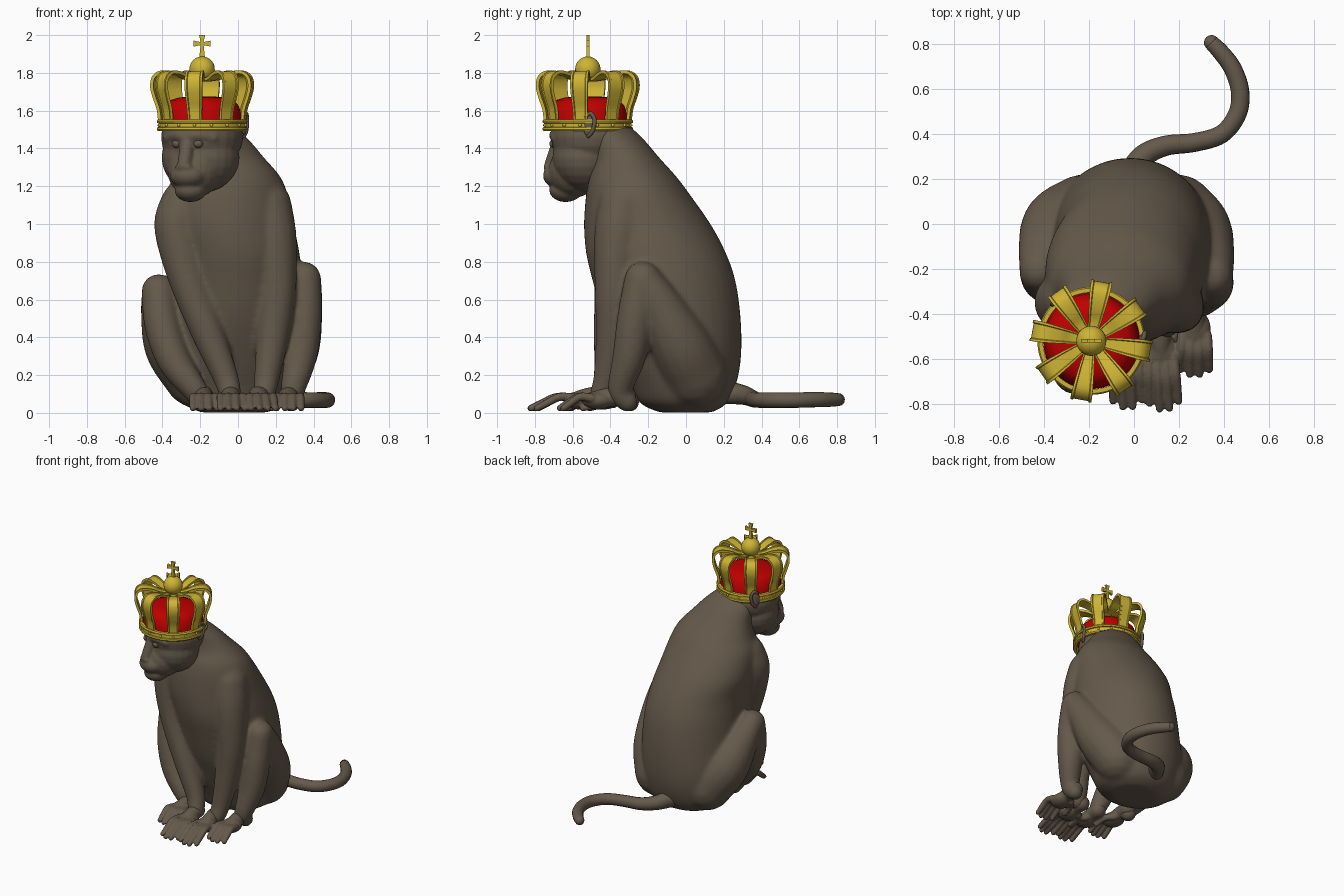
import bpy, bmesh
from math import sin, cos, pi, radians
from mathutils import Vector, Matrix

cube = bpy.data.objects.get("Cube")
if cube:
    bpy.data.objects.remove(cube, do_unlink=True)


def material(name, rgb, rough=0.6):
    m = bpy.data.materials.new(name)
    m.use_nodes = True
    m.diffuse_color = (*rgb, 1)
    node = m.node_tree.nodes["Principled BSDF"]
    node.inputs["Base Color"].default_value = (*rgb, 1)
    node.inputs["Roughness"].default_value = rough
    return m


FUR = material("brown fur", (0.13, 0.1, 0.07))
GOLD = material("gold", (0.62, 0.46, 0.035))
RED = material("red velvet", (0.52, 0.0, 0.0))


def finish(name, bm, mat, angle=40):
    bmesh.ops.recalc_face_normals(bm, faces=bm.faces)
    mesh = bpy.data.meshes.new(name)
    bm.to_mesh(mesh)
    bm.free()
    mesh.materials.append(mat)
    ob = bpy.data.objects.new(name, mesh)
    bpy.context.collection.objects.link(ob)
    bpy.ops.object.select_all(action='DESELECT')
    ob.select_set(True)
    bpy.context.view_layer.objects.active = ob
    bpy.ops.object.shade_smooth_by_angle(angle=radians(angle))
    return ob


def finish_flesh(name, bm, voxel, rounds):
    """Fuse overlapping pieces into one skin and soften the joins."""
    ob = finish(name, bm, FUR, 180)
    fuse = ob.modifiers.new("fuse", 'REMESH')
    fuse.mode = 'VOXEL'
    fuse.voxel_size = voxel
    fuse.use_smooth_shade = True
    soft = ob.modifiers.new("soften", 'SMOOTH')
    soft.factor = 0.5
    soft.iterations = rounds


def curve_through(points, steps=6):
    """Smooth samples through points of any dimension."""
    p = [Vector(q) for q in points]
    p = [p[0] * 2 - p[1]] + p + [p[-1] * 2 - p[-2]]
    out = []
    for a, b, c, d in zip(p, p[1:], p[2:], p[3:]):
        for i in range(steps):
            t = i / steps
            out.append((b * 2 + (c - a) * t + (a * 2 - b * 5 + c * 4 - d) * t**2
                        + (b * 3 - a - c * 3 + d) * t**3) * 0.5)
    return out + [p[-2]]


def bridge(bm, rings, cap=True):
    rows = [[bm.verts.new(v) for v in ring] for ring in rings]
    n = len(rows[0])
    for a, b in zip(rows, rows[1:]):
        for i in range(n):
            bm.faces.new((a[i], a[(i + 1) % n], b[(i + 1) % n], b[i]))
    if cap:
        bm.faces.new(rows[0][::-1])
        bm.faces.new(rows[-1])


def ball(bm, loc, size, frame=Matrix(), seg=24):
    m = frame @ Matrix.Translation(loc) @ Matrix.Diagonal((*size, 1))
    bmesh.ops.create_uvsphere(bm, u_segments=seg, v_segments=seg // 2, radius=1, matrix=m)


def tube(bm, points, frame=Matrix(), n=16):
    """Round limb through (x, y, z, radius) points with rounded ends."""
    path = curve_through(points)
    pos = [frame @ v.to_3d() for v in path]
    rad = [v[3] for v in path]
    side, rings = Vector((0.31, 0.17, 0.93)), []
    for i, p in enumerate(pos):
        t = (pos[min(i + 1, len(pos) - 1)] - pos[max(i - 1, 0)]).normalized()
        side = (side - t * side.dot(t)).normalized()
        up = t.cross(side)
        rings.append([p + (side * cos(a) + up * sin(a)) * rad[i]
                      for a in (2 * pi * k / n for k in range(n))])
    bridge(bm, rings)
    for e in (0, -1):
        ball(bm, pos[e], (rad[e],) * 3, seg=16)


# Torso: horizontal sections (height, centre x, front y, back y, half width)
body = bmesh.new()
torso = [(0.002, -0.02, -0.14, 0.14, 0.18), (0.05, -0.02, -0.24, 0.215, 0.27),
         (0.15, -0.02, -0.29, 0.265, 0.32), (0.3, -0.02, -0.36, 0.292, 0.35),
         (0.5, -0.01, -0.44, 0.29, 0.355), (0.7, -0.01, -0.495, 0.262, 0.35),
         (0.85, -0.02, -0.53, 0.21, 0.345), (1.0, -0.05, -0.54, 0.13, 0.345),
         (1.15, -0.06, -0.53, 0.025, 0.325), (1.25, -0.06, -0.51, -0.05, 0.285),
         (1.35, -0.09, -0.48, -0.14, 0.23), (1.45, -0.13, -0.5, -0.225, 0.185),
         (1.53, -0.17, -0.55, -0.31, 0.13)]
bridge(body, [[(cx + w * cos(a), (f + b) / 2 + (b - f) / 2 * sin(a), z)
               for a in (2 * pi * k / 40 for k in range(40))]
              for z, cx, f, b, w in curve_through(torso)])

# Arms
tube(body, [(0.15, -0.33, 1.10, 0.135), (0.185, -0.36, 0.92, 0.127), (0.205, -0.38, 0.65, 0.104),
            (0.185, -0.39, 0.42, 0.09), (0.155, -0.42, 0.2, 0.07), (0.14, -0.45, 0.1, 0.06)])
tube(body, [(-0.28, -0.33, 1.10, 0.135), (-0.315, -0.35, 0.98, 0.13), (-0.275, -0.38, 0.74, 0.105),
            (-0.17, -0.40, 0.45, 0.09), (-0.07, -0.42, 0.2, 0.07), (-0.04, -0.45, 0.1, 0.06)])

# Legs: thigh, then shin down to the heel
tube(body, [(0.19, 0.05, 0.2, 0.175), (0.275, -0.03, 0.36, 0.162),
            (0.33, -0.14, 0.57, 0.12), (0.35, -0.225, 0.71, 0.092)])
tube(body, [(0.35, -0.235, 0.71, 0.092), (0.348, -0.27, 0.5, 0.096), (0.33, -0.3, 0.3, 0.09),
            (0.29, -0.35, 0.12, 0.066), (0.28, -0.31, 0.06, 0.058)])
tube(body, [(-0.22, 0.05, 0.2, 0.175), (-0.335, -0.01, 0.36, 0.165),
            (-0.395, -0.11, 0.53, 0.123), (-0.42, -0.2, 0.645, 0.092)])
tube(body, [(-0.42, -0.21, 0.645, 0.092), (-0.4, -0.25, 0.46, 0.096), (-0.335, -0.29, 0.27, 0.09),
            (-0.22, -0.33, 0.11, 0.066), (-0.2, -0.3, 0.06, 0.058)])
finish_flesh("monkey_body", body, 0.011, 26)

# Hands and feet
paws = bmesh.new()


def paw(x, y, turn, thumb_side, palm, reach):
    """Palm or sole with four digits and a thumb, pointing forward."""
    f = Matrix.Translation((x, y, 0)) @ Matrix.Rotation(radians(turn), 4, 'Z')
    tube(paws, [(0, 0.01, 0.09, 0.056), (0, -palm * 0.5, 0.083, 0.05), (0, -palm, 0.068, 0.042)], f)
    ball(paws, (0, -palm * 0.8, 0.066), (0.072, 0.085, 0.048), f)
    for i in range(4):
        u = i - 1.5
        r = reach * (1 - 0.06 * u * u)
        tube(paws, [(u * 0.036, -palm, 0.078, 0.025), (u * 0.04, -palm - r * 0.4, 0.085, 0.022),
                    (u * 0.042, -palm - r * 0.75, 0.052, 0.02), (u * 0.043, -palm - r, 0.025, 0.018)], f, 10)
    tube(paws, [(thumb_side * 0.04, -palm * 0.5, 0.05, 0.026), (thumb_side * 0.08, -palm * 0.8, 0.045, 0.021),
                (thumb_side * 0.09, -palm - 0.045, 0.024, 0.017)], f, 10)


paw(0.11, -0.45, 4, -1, 0.14, 0.235)
paw(-0.04, -0.45, 2, 1, 0.14, 0.225)
paw(0.27, -0.33, 0, -1, 0.17, 0.17)
paw(-0.185, -0.3, 2, 1, 0.17, 0.16)
finish_flesh("hands_and_feet", paws, 0.0065, 4)

# Tail
tail = bmesh.new()
tube(tail, [(-0.02, 0.2, 0.11, 0.065), (0.04, 0.3, 0.095, 0.052), (0.14, 0.348, 0.078, 0.045),
            (0.27, 0.363, 0.07, 0.042), (0.39, 0.4, 0.068, 0.041), (0.46, 0.49, 0.068, 0.041),
            (0.472, 0.59, 0.068, 0.041), (0.44, 0.69, 0.07, 0.04), (0.39, 0.76, 0.07, 0.038),
            (0.345, 0.807, 0.07, 0.034)])
finish("tail", tail, FUR, 180)

# Head, turned a little to its right
HEAD = Matrix.Translation((-0.19, -0.5, 1.4)) @ Matrix.Rotation(radians(-24), 4, 'Z')
head = bmesh.new()
for loc, size in [((0, 0, 0.06), (0.22, 0.215, 0.18)),         # skull
                  ((0, -0.02, -0.05), (0.212, 0.185, 0.185)),  # cheeks
                  ((0, -0.1, -0.12), (0.145, 0.135, 0.14)),    # face
                  ((0, -0.18, -0.145), (0.1, 0.092, 0.068)),   # upper lip
                  ((0, -0.15, -0.222), (0.085, 0.088, 0.062))]:  # chin
    ball(head, loc, size, HEAD)
tube(head, [(-0.13, -0.145, 0.055, 0.03), (-0.06, -0.182, 0.07, 0.034), (0, -0.188, 0.06, 0.034),
            (0.06, -0.182, 0.07, 0.034), (0.13, -0.145, 0.055, 0.03)], HEAD)
tube(head, [(0, -0.185, 0.05, 0.036), (0, -0.212, -0.03, 0.038), (0, -0.238, -0.095, 0.036)], HEAD)
for s in (-1, 1):
    ball(head, (s * 0.024, -0.24, -0.1), (0.024, 0.026, 0.02), HEAD)  # nostril
finish_flesh("head", head, 0.008, 8)

# Eyes and ears
for s, label in ((-1, "right"), (1, "left")):
    bm = bmesh.new()
    ball(bm, (s * 0.062, -0.19, 0.025), (0.027, 0.024, 0.023), HEAD)
    finish(label + "_eye", bm, FUR, 180)
    bm = bmesh.new()
    f = HEAD @ Matrix.Translation((s * 0.21, 0.075, 0.125)) @ Matrix.Rotation(s * 0.35, 4, 'Z')
    ball(bm, (0, 0, 0), (0.012, 0.03, 0.06), f)
    tube(bm, [(0, -0.015, 0.045, 0.01), (s * 0.01, 0.014, 0.06, 0.011), (s * 0.014, 0.034, 0.025, 0.011),
              (s * 0.01, 0.024, -0.03, 0.011), (0, 0, -0.06, 0.01)], f, 10)
    finish(label + "_ear", bm, FUR, 180)

# Crown
CROWN = Vector((-0.19, -0.52, 0))


def lathe(name, profile, mat, closed):
    bm = bmesh.new()
    loop = profile + profile[:1] if closed else profile
    bridge(bm, [[CROWN + Vector((r * cos(a), r * sin(a), z))
                 for a in (2 * pi * k / 64 for k in range(64))] for r, z in loop], False)
    bmesh.ops.remove_doubles(bm, verts=bm.verts, dist=0.0001)
    finish(name, bm, mat)


lathe("crown_band", [(0.215, 1.492), (0.234, 1.492), (0.24, 1.5), (0.238, 1.511), (0.23, 1.513),
                     (0.23, 1.533), (0.238, 1.535), (0.24, 1.545), (0.234, 1.554), (0.215, 1.554)], GOLD, True)
lathe("crown_cap", [(0.214, 1.53), (0.208, 1.58), (0.194, 1.625), (0.168, 1.656),
                    (0.12, 1.67), (0.06, 1.675), (0, 1.676)], RED, False)

rivets = bmesh.new()
for k in range(16):
    a = radians(80 + 22.5 * k)
    ball(rivets, CROWN + Vector((0.231 * cos(a), 0.231 * sin(a), 1.523)), (0.009,) * 3, seg=10)
finish("crown_rivets", rivets, GOLD, 180)

# Eight arches: (radius, height, half width), with raised edges across the strap
arch = curve_through([(0.222, 1.545, 0.037), (0.23, 1.61, 0.04), (0.25, 1.67, 0.044),
                      (0.263, 1.725, 0.047), (0.256, 1.773, 0.047), (0.228, 1.8, 0.046),
                      (0.19, 1.804, 0.042), (0.14, 1.793, 0.036), (0.09, 1.772, 0.029),
                      (0.03, 1.762, 0.02)], 5)
across = [(-1, -0.009), (-1, 0.008), (-0.76, 0.008), (-0.68, 0.003), (0.68, 0.003),
          (0.76, 0.008), (1, 0.008), (1, -0.009)]
arches = bmesh.new()
for k in range(8):
    spin = Matrix.Translation(CROWN) @ Matrix.Rotation(radians(80 + 45 * k), 4, 'Z')
    rings = []
    for i, p in enumerate(arch):
        d = arch[min(i + 1, len(arch) - 1)] - arch[max(i - 1, 0)]
        out = Vector((d[1], 0, -d[0])).normalized()
        rings.append([spin @ (Vector((p[0], u * p[2], p[1])) + out * lift) for u, lift in across])
    bridge(arches, rings)
finish("crown_arches", arches, GOLD)

orb = bmesh.new()
ball(orb, CROWN + Vector((0, 0, 1.82)), (0.067,) * 3, seg=32)
finish("crown_orb", orb, GOLD, 180)

# Flared cross on the orb
cross = bmesh.new()
outline = []
for k, length in enumerate((0.045, 0.045, 0.045, 0.08)):
    turn = Matrix.Rotation(-k * pi / 2, 3, 'Y')
    outline += [turn @ Vector(v) for v in ((0.008, 0, -0.008), (length, 0, -0.016), (length, 0, 0.016))]
centre = CROWN + Vector((0, 0, 1.955))
bridge(cross, [[centre + v + Vector((0, y, 0)) for v in outline] for y in (-0.008, 0.008)])
finish("crown_cross", cross, GOLD, 20)
